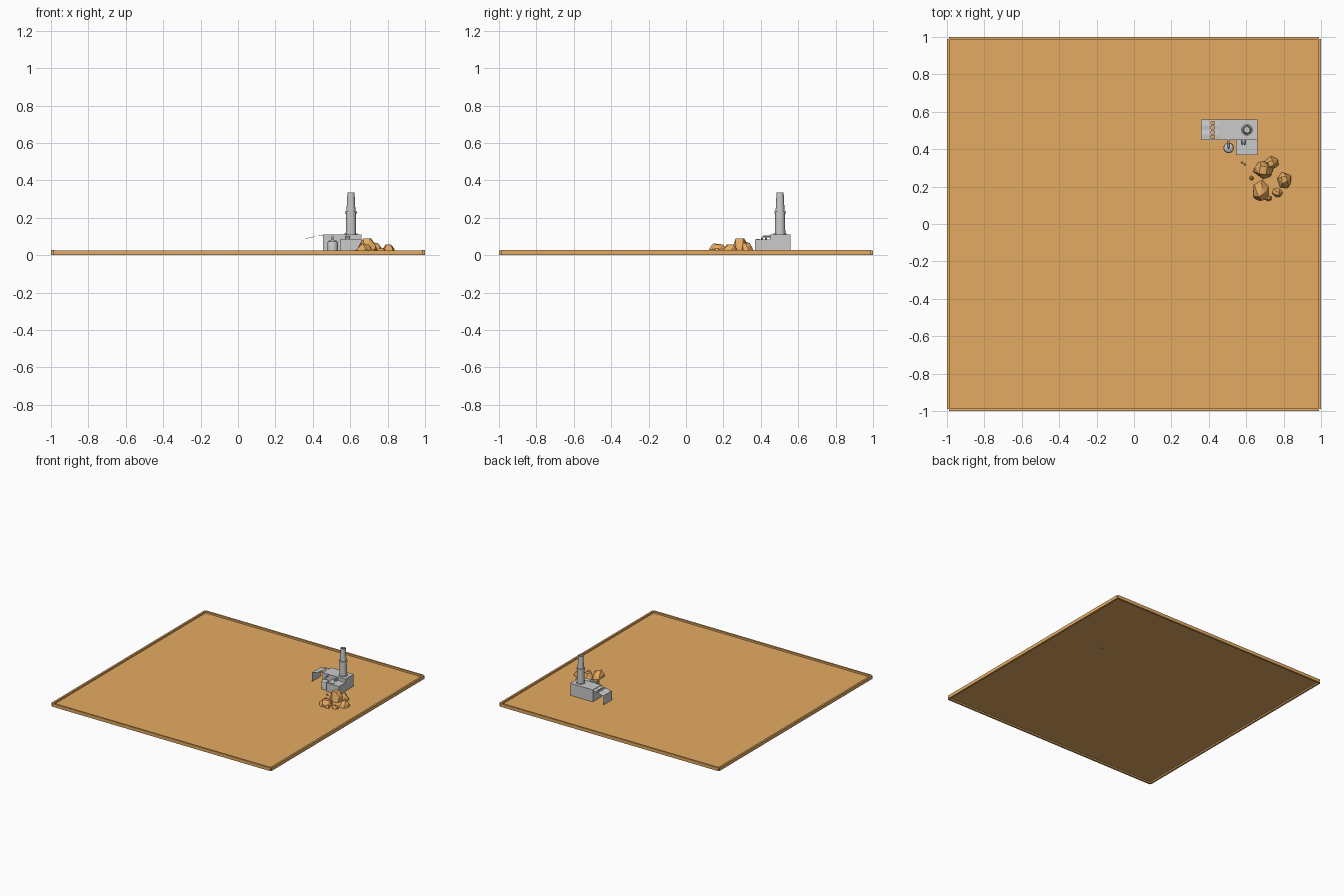
import bpy, bmesh, math, random
from mathutils import Vector

if "Cube" in bpy.data.objects:
    bpy.data.objects.remove(bpy.data.objects["Cube"])

random.seed(4)
G = 0.012   # ground level
B = 0.0135  # base of everything resting on the ground


def material(name, color):
    m = bpy.data.materials.new(name)
    m.diffuse_color = color
    m.use_nodes = True
    m.node_tree.nodes["Principled BSDF"].inputs["Base Color"].default_value = m.diffuse_color
    return m


sand = material("sand", (0.78, 0.41, 0.122, 1))
ore = material("ore", (0.8, 0.4, 0.115, 1))


def finish(name, bm, mat=None, smooth=False):
    me = bpy.data.meshes.new(name)
    bm.to_mesh(me)
    bm.free()
    ob = bpy.data.objects.new(name, me)
    bpy.context.collection.objects.link(ob)
    if mat:
        me.materials.append(mat)
    if smooth:
        bpy.ops.object.select_all(action='DESELECT')
        ob.select_set(True)
        bpy.context.view_layer.objects.active = ob
        bpy.ops.object.shade_smooth_by_angle(angle=math.radians(35))
    return ob


def box(name, x0, x1, y0, y1, z0, z1, mat=None):
    bm = bmesh.new()
    bmesh.ops.create_cube(bm, size=1)
    for v in bm.verts:
        v.co = Vector(((x0 + x1) / 2 + v.co.x * (x1 - x0),
                       (y0 + y1) / 2 + v.co.y * (y1 - y0),
                       (z0 + z1) / 2 + v.co.z * (z1 - z0)))
    return finish(name, bm, mat)


def lathe(name, x, y, profile, n=20):
    bm = bmesh.new()
    rings = [[bm.verts.new((x + r * math.cos(2 * math.pi * i / n),
                            y + r * math.sin(2 * math.pi * i / n), z)) for i in range(n)]
             for r, z in profile]
    for a, b in zip(rings, rings[1:]):
        for i in range(n):
            j = (i + 1) % n
            bm.faces.new((a[i], a[j], b[j], b[i]))
    bm.faces.new(rings[-1])
    return finish(name, bm, None, True)


def pipe(name, pts, r):
    cu = bpy.data.curves.new(name, 'CURVE')
    cu.dimensions = '3D'
    cu.bevel_depth = r
    cu.bevel_resolution = 2
    cu.use_fill_caps = True
    s = cu.splines.new('POLY')
    s.points.add(len(pts) - 1)
    for p, q in zip(s.points, pts):
        p.co = (*q, 1)
    bpy.context.collection.objects.link(bpy.data.objects.new(name, cu))


def rock(name, x, y, rx, ry, top):
    # faceted boulder: hull of two jittered rings, wide base and narrower crown
    bm = bmesh.new()
    h = top - B
    lean = Vector((random.uniform(-.15, .15) * rx, random.uniform(-.15, .15) * ry, 0))
    for f, t, n in ((1.0, 0, 6), (0.85, 0.5, 5), (0.5, 1, 4)):
        a0 = random.random() * 6
        for i in range(n):
            a = a0 + 2 * math.pi * i / n + random.uniform(-.25, .25)
            k = f * random.uniform(.9, 1.1)
            z = B + h * t * (random.uniform(.85, 1) if t else 0)
            bm.verts.new(Vector((x + rx * k * math.cos(a), y + ry * k * math.sin(a), z)) + lean * t)
    bmesh.ops.convex_hull(bm, input=bm.verts[:])
    loose = [v for v in bm.verts if not v.link_faces]
    bmesh.ops.delete(bm, geom=loose, context='VERTS')
    finish(name, bm, ore)


# ground sheet and the rim bars around it
bm = bmesh.new()
bm.faces.new([bm.verts.new((x, y, G)) for x, y in
              ((-.99, -.99), (.99, -.99), (.99, .99), (-.99, .99))])
finish("ground_sheet", bm, sand)
for s, side in ((-1, "a"), (1, "b")):
    lo, hi = sorted((s * .985, s))
    box("rim_x_" + side, lo, hi, -.99, .99, 0, .027, sand)
    box("rim_y_" + side, -.99, .99, lo, hi, 0, .0265, sand)

# building blocks
box("main_hall", .455, .66, .45, .56, B, .112)
box("front_annex", .546, .66, .368, .45, B, .084)
box("annex_hatch", .558, .603, .376, .393, .083, .088)

# chimney with collar and hollow mouth
lathe("chimney", .604, .503, [
    (.034, .11), (.034, .116), (.028, .116), (.026, .222), (.031, .222), (.031, .234),
    (.024, .234), (.019, .335), (.015, .335), (.015, .29)])

# ribbed sloping canopy sheet with four openings, and its hanging end wall
bm = bmesh.new()
xs = [.359, .407, .411, .431, .457]
ys = [.45, .457, .473, .482, .498, .507, .523, .532, .548, .56]
grid = [[bm.verts.new((x, y, .088 + (x - .359) * .2 + .002 * (j // 2 % 2)))
         for j, y in enumerate(ys)] for x in xs]
for i in range(len(xs) - 1):
    for j in range(len(ys) - 1):
        if not (i == 2 and j % 2 == 1):
            bm.faces.new((grid[i][j], grid[i + 1][j], grid[i + 1][j + 1], grid[i][j + 1]))
low = [bm.verts.new((.359, y, B)) for y in ys]
for j in range(len(ys) - 1):
    bm.faces.new((grid[0][j], grid[0][j + 1], low[j + 1], low[j]))
finish("canopy", bm)

# storage tank with domed top, pipes to the hall
lathe("tank", .506, .407, [(.028, B), (.028, .066), (.025, .074), (.016, .08), (.005, .083)])
pipe("tank_pipe", [(.506, .407, .075), (.506, .407, .094), (.506, .413, .1), (.506, .455, .1)], .005)
for i, x in enumerate((.579, .592)):
    pipe("annex_pipe_%d" % i, [(x, .428, .08), (x, .428, .094), (x, .433, .099), (x, .455, .099)], .005)

# ore boulders
for i, r in enumerate((
        (.695, .293, .056, .05, .095), (.737, .325, .04, .035, .07),
        (.678, .175, .05, .056, .064), (.805, .232, .038, .044, .058),
        (.767, .168, .028, .024, .04), (.72, .137, .02, .014, .035),
        (.628, .245, .012, .012, .03))):
    rock("boulder_%d" % i, *r)

# small debris half sunk in the ground
for i, (x, y) in enumerate(((.578, .328), (.592, .318))):
    bm = bmesh.new()
    bmesh.ops.create_icosphere(bm, subdivisions=1, radius=.006)
    bmesh.ops.translate(bm, verts=bm.verts[:], vec=(x, y, G))
    finish("debris_%d" % i, bm, ore)
